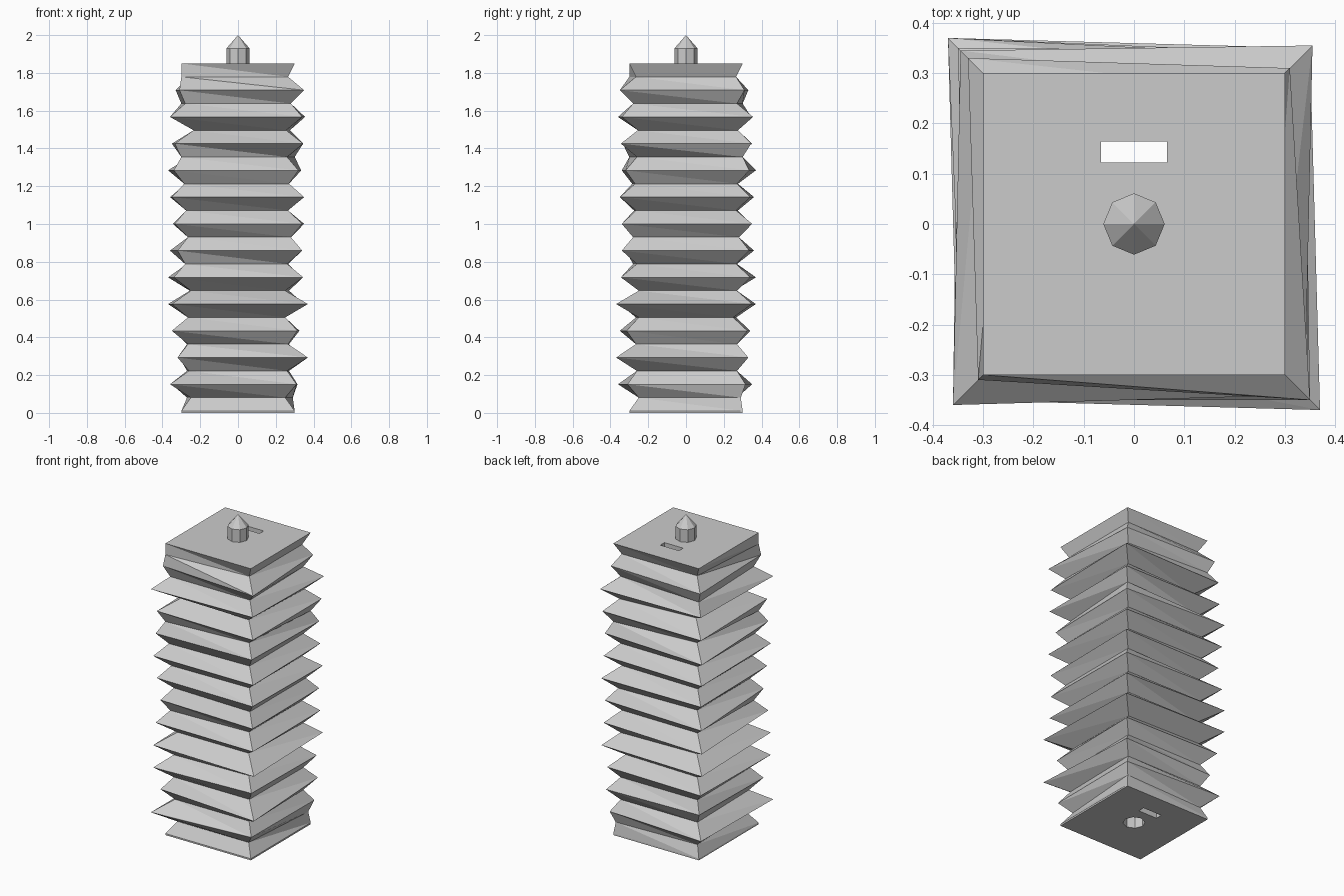
import bpy
import bmesh

cube = bpy.data.objects.get("Cube")
if cube:
    bpy.data.objects.remove(cube, do_unlink=True)

grey = bpy.data.materials.new("plain_grey")
grey.use_nodes = True
grey.diffuse_color = (0.6, 0.6, 0.6, 1)
grey.node_tree.nodes["Principled BSDF"].inputs["Base Color"].default_value = grey.diffuse_color

CORNERS = ((-1, -1), (1, -1), (1, 1), (-1, 1))
OCTAGON = ((1, 0), (0.707, 0.707), (0, 1), (-0.707, 0.707),
           (-1, 0), (-0.707, -0.707), (0, -1), (0.707, -0.707))


def loft(name, sections, tip=None):
    """Skin a stack of (outline, z) sections with flat triangles, closed at both ends."""
    bm = bmesh.new()
    rings = [[bm.verts.new((x, y, z)) for x, y in outline] for outline, z in sections]
    count = len(rings[0])
    for lower, upper in zip(rings, rings[1:]):
        for i in range(count):
            j = (i + 1) % count
            bm.faces.new((lower[i], lower[j], upper[i]))
            bm.faces.new((lower[j], upper[j], upper[i]))
    bm.faces.new(rings[0][::-1])
    if tip is None:
        bm.faces.new(rings[-1])
    else:
        apex = bm.verts.new((0, 0, tip))
        for i in range(count):
            bm.faces.new((rings[-1][i], rings[-1][(i + 1) % count], apex))
    bmesh.ops.recalc_face_normals(bm, faces=bm.faces)
    mesh = bpy.data.meshes.new(name)
    bm.to_mesh(mesh)
    bm.free()
    mesh.materials.append(grey)
    obj = bpy.data.objects.new(name, mesh)
    bpy.context.collection.objects.link(obj)
    return obj


def spike(name, radius, bottom, shoulder, tip):
    """Eight-sided peg with a pointed end."""
    outline = [(x * radius, y * radius) for x, y in OCTAGON]
    return loft(name, [(outline, bottom), (outline, shoulder)], tip)


def cut(target, cutter):
    """Subtract the cutter and discard it."""
    cutter.hide_render = True
    mod = target.modifiers.new("cut", "BOOLEAN")
    mod.operation = "DIFFERENCE"
    mod.solver = "EXACT"
    mod.object = cutter
    bpy.context.view_layer.objects.active = target
    bpy.ops.object.modifier_apply(modifier=mod.name)
    bpy.data.objects.remove(cutter, do_unlink=True)


# Uneven folds, bottom to top: reach of each corner in thousandths
VALLEYS = (
    (250, 250, 290, 270), (260, 260, 270, 270), (265, 265, 270, 270),
    (265, 250, 250, 265), (250, 250, 270, 255), (280, 260, 265, 270),
    (265, 280, 280, 265), (275, 265, 265, 275), (285, 270, 270, 275),
    (300, 260, 300, 260), (235, 255, 275, 235), (280, 280, 270, 300),
    (300, 265, 265, 260))
RIDGES = (
    (360, 310, 315, 350), (320, 370, 330, 310), (350, 315, 325, 340),
    (350, 370, 350, 370), (340, 345, 340, 370), (320, 340, 335, 360),
    (335, 340, 350, 345), (350, 350, 340, 360), (340, 320, 335, 370),
    (335, 345, 345, 350), (360, 340, 355, 345), (310, 350, 310, 330))


def square(reach):
    return [(x * r / 1000, y * r / 1000) for (x, y), r in zip(CORNERS, reach)]


END, BASE, TOP = (300,) * 4, 0.01, 1.85
folds = [END]
for valley, ridge in zip(VALLEYS, RIDGES + (END,)):
    folds += [valley, ridge]
step = (TOP - BASE) / (len(folds) - 1)

# Pleated body on a thin base plate
levels = [(square(END), 0)]
levels += [(square(f), BASE + i * step) for i, f in enumerate(folds)]
body = loft("pleated_body", levels)

# Slot running the whole height
slot = [(x * 0.066, 0.143 + y * 0.021) for x, y in CORNERS]
cut(body, loft("slot_cutter", [(slot, -0.1), (slot, TOP + 0.1)]))

# Socket underneath, matching the peg
cut(body, spike("socket_cutter", 0.064, -0.05, 0.08, 0.15))

# Peg on top
spike("top_peg", 0.061, TOP, 1.93, 2.0)
